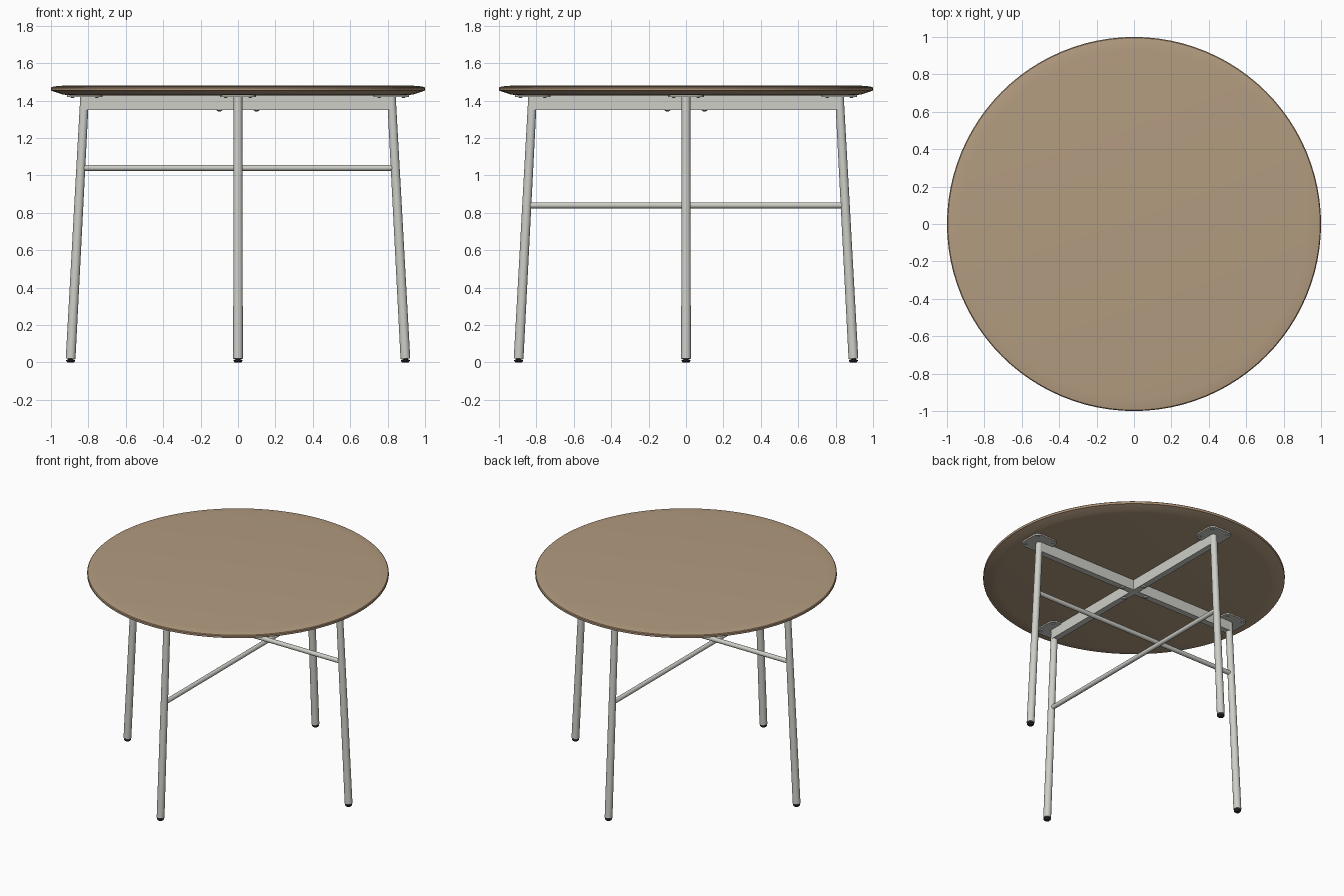
import bpy
import bmesh
import math
from mathutils import Vector, Matrix

cube = bpy.data.objects.get("Cube")
if cube:
    bpy.data.objects.remove(cube, do_unlink=True)


def material(name, rgb):
    mat = bpy.data.materials.new(name)
    mat.use_nodes = True
    mat.diffuse_color = (*rgb, 1)
    mat.node_tree.nodes["Principled BSDF"].inputs["Base Color"].default_value = (*rgb, 1)
    return mat


WOOD = material("tan wood", (0.45, 0.33, 0.215))
EDGE = material("wood edge", (0.42, 0.285, 0.18))
STEEL = material("pale grey steel", (0.62, 0.62, 0.58))
RUBBER = material("black rubber", (0.03, 0.03, 0.03))


def finish(name, bm, *mats):
    bmesh.ops.recalc_face_normals(bm, faces=bm.faces)
    mesh = bpy.data.meshes.new(name)
    bm.to_mesh(mesh)
    bm.free()
    obj = bpy.data.objects.new(name, mesh)
    bpy.context.collection.objects.link(obj)
    for mat in mats:
        mesh.materials.append(mat)
    bpy.ops.object.select_all(action='DESELECT')
    obj.select_set(True)
    bpy.context.view_layer.objects.active = obj
    bpy.ops.object.shade_smooth_by_angle(angle=math.radians(30))
    return obj


def lathe(name, profile, mat, location=(0, 0, 0), steps=24):
    """Spin (radius, z) points around the vertical axis."""
    bm = bmesh.new()
    verts = [bm.verts.new((r, 0, z)) for r, z in profile]
    edges = [bm.edges.new(pair) for pair in zip(verts, verts[1:])]
    bmesh.ops.spin(bm, geom=verts + edges, cent=(0, 0, 0), axis=(0, 0, 1),
                   angle=math.tau, steps=steps)
    bmesh.ops.remove_doubles(bm, verts=bm.verts, dist=1e-5)
    bmesh.ops.translate(bm, verts=bm.verts, vec=location)
    return finish(name, bm, mat)


def rod(name, start, end, r1, r2, mat):
    """Closed tube between two points."""
    start, end = Vector(start), Vector(end)
    axis = end - start
    place = Matrix.Translation((start + end) / 2) @ axis.to_track_quat('Z', 'Y').to_matrix().to_4x4()
    bm = bmesh.new()
    bmesh.ops.create_cone(bm, cap_ends=True, segments=24, radius1=r1, radius2=r2,
                          depth=axis.length, matrix=place)
    return finish(name, bm, mat)


def box(name, size, location, mat, corner=0):
    """Block, with optional rounded vertical corners."""
    bm = bmesh.new()
    bmesh.ops.create_cube(bm, size=1, matrix=Matrix.Translation(location) @ Matrix.Diagonal((*size, 1)))
    if corner:
        upright = [e for e in bm.edges if abs(e.verts[0].co.z - e.verts[1].co.z) > 1e-4]
        bmesh.ops.bevel(bm, geom=upright, offset=corner, segments=6, profile=0.5, affect='EDGES')
    return finish(name, bm, mat)


# Round top with a softened upper rim and an undercut lower rim
top = lathe("table_top",
            [(0, 1.428), (0.9, 1.428), (0.94, 1.433), (0.998, 1.453), (1, 1.456), (1, 1.468),
             (0.995, 1.473), (0.97, 1.477), (0.93, 1.48), (0, 1.48)], WOOD, steps=96)
top.data.materials.append(EDGE)
for face in top.data.polygons:
    if abs(face.normal.z) < 0.8:
        face.material_index = 1

# Four splayed legs, each with a mounting plate, screws and a foot
LEG_TOP, LEG_BOTTOM = 0.82, 0.895
SIDES = {"right": (-1, 0), "left": (1, 0), "front": (0, -1), "back": (0, 1)}
for side, (dx, dy) in SIDES.items():
    rod(side + "_leg", (dx * LEG_BOTTOM, dy * LEG_BOTTOM, 0.02),
        (dx * LEG_TOP, dy * LEG_TOP, 1.425), 0.026, 0.023, STEEL)
    lathe(side + "_foot", [(0, 0), (0.017, 0), (0.024, 0.008), (0.024, 0.013), (0.014, 0.016),
                           (0.014, 0.03), (0, 0.03)],
          RUBBER, (dx * LEG_BOTTOM, dy * LEG_BOTTOM, 0))
    box(side + "_mounting_plate", (0.19, 0.19, 0.01),
        (dx * LEG_TOP, dy * LEG_TOP, 1.424), STEEL, corner=0.045)
    for sx in (-1, 1):
        for sy in (-1, 1):
            lathe(side + "_plate_screw", [(0, -0.006), (0.007, -0.005), (0.012, 0), (0, 0)], STEEL,
                  (dx * LEG_TOP + sx * 0.065, dy * LEG_TOP + sy * 0.065, 1.42), steps=12)
    # Low round bolt heads under the beams, near the crossing
    lathe(side + "_beam_bolt", [(0, -0.008), (0.01, -0.007), (0.018, 0), (0, 0)], STEEL,
          (dx * 0.1, dy * 0.1, 1.35), steps=16)

# Crossed beams below the top
box("cross_beam", (1.64, 0.045, 0.076), (0, 0, 1.388), STEEL)
box("long_beam", (0.045, 1.64, 0.076), (0, 0, 1.388), STEEL)

# Stretcher rods at two heights
rod("upper_stretcher", (-0.84, 0, 1.04), (0.84, 0, 1.04), 0.016, 0.016, STEEL)
rod("lower_stretcher", (0, -0.85, 0.84), (0, 0.85, 0.84), 0.016, 0.016, STEEL)
